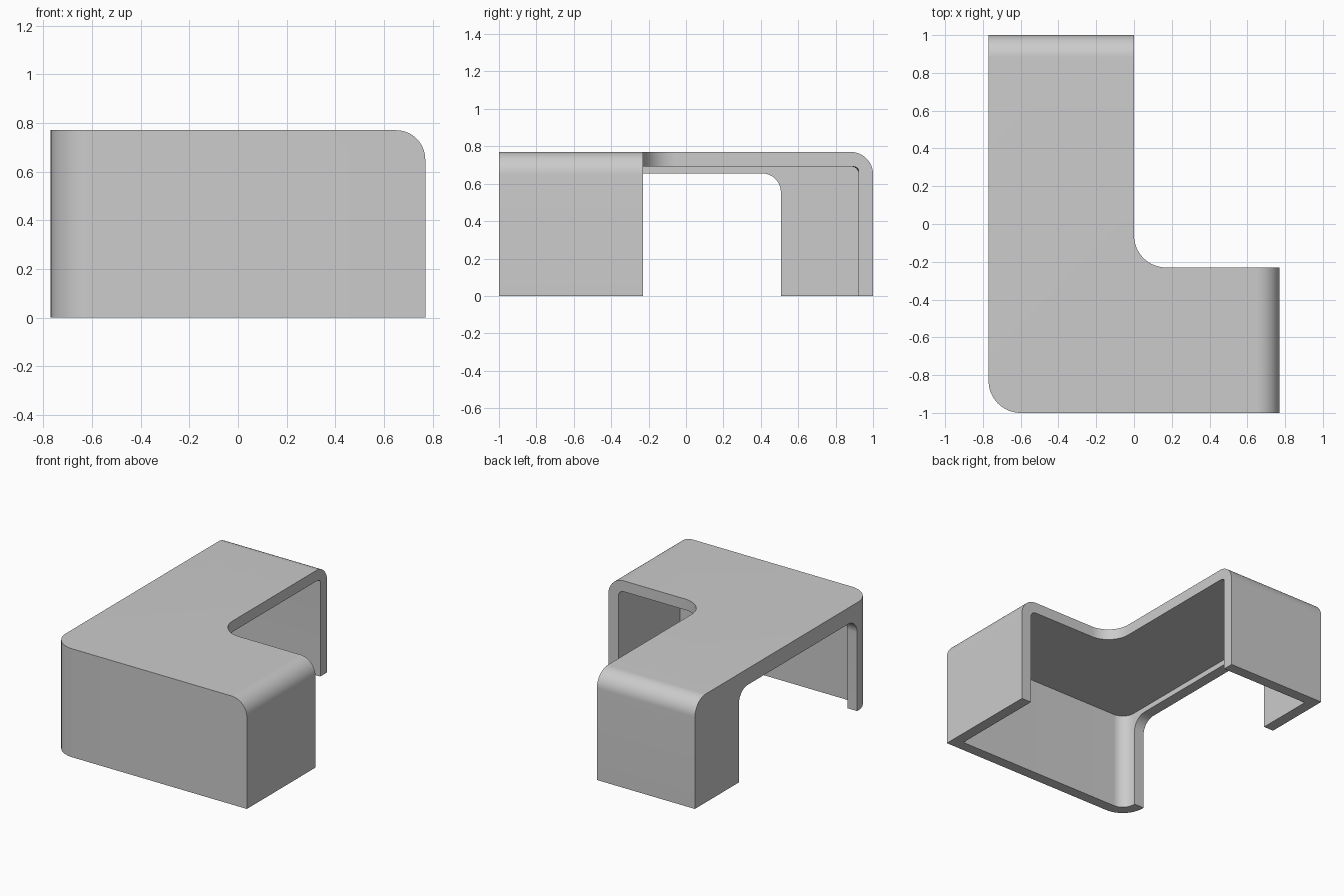
import bpy, bmesh
from mathutils import Vector

if "Cube" in bpy.data.objects:
    bpy.data.objects.remove(bpy.data.objects["Cube"])

T = 0.077          # wall thickness
W, L, H = 0.77, 1.0, 0.77
INNER_Y = -0.23    # inside corner of the L
R_PLAN, R_BEND = 0.17, 0.12


def prism(name, plan, z0, z1, rounds):
    """Extrude a plan upward, then round the edges with the given midpoints."""
    bm = bmesh.new()
    base = bm.faces.new([bm.verts.new((x, y, z0)) for x, y in plan])
    ext = bmesh.ops.extrude_face_region(bm, geom=[base])["geom"]
    for v in ext:
        if isinstance(v, bmesh.types.BMVert):
            v.co.z = z1
    bmesh.ops.recalc_face_normals(bm, faces=bm.faces)
    for mid, radius in rounds:
        edge = min(bm.edges, key=lambda e: ((e.verts[0].co + e.verts[1].co) / 2 - Vector(mid)).length)
        bmesh.ops.bevel(bm, geom=[edge], offset=radius, offset_type='OFFSET',
                        segments=16, profile=0.5, affect='EDGES')
    bmesh.ops.recalc_face_normals(bm, faces=bm.faces)
    mesh = bpy.data.meshes.new(name)
    bm.to_mesh(mesh)
    bm.free()
    obj = bpy.data.objects.new(name, mesh)
    bpy.context.collection.objects.link(obj)
    return obj


def rect(x0, x1, y0, y1):
    return [(x0, y0), (x1, y0), (x1, y1), (x0, y1)]


# Outer L-shaped shell
cover = prism("corner_cover",
              [(-W, -L), (W, -L), (W, INNER_Y), (0, INNER_Y), (0, L), (-W, L)], 0, H,
              [((W, (INNER_Y - L) / 2, H), R_BEND),
               ((-W / 2, L, H), R_BEND),
               ((-W, -L, H / 2), R_PLAN),
               ((0, INNER_Y, H / 2), R_PLAN)])

# Hollow inside, open along the inner sides of the L
xi, yi, zi, zb = W - T, L - T, H - T, -0.1
cavity = prism("cavity_cutter", rect(-xi, xi, -yi, yi), zb, zi,
               [((xi, 0, zi), R_BEND - T),
                ((0, yi, zi), R_BEND - T),
                ((-xi, -yi, (zi + zb) / 2), R_PLAN - T)])

# Window through the long outer wall
y0, y1, zt = -0.82, 0.507, 0.655
xm = -W - 0.04
window = prism("window_cutter", rect(xm - 0.1, xm + 0.2, y0, y1), zb, zt,
               [((xm + 0.05, y0, zt), 0.1), ((xm + 0.05, y1, zt), 0.1)])

bpy.context.view_layer.objects.active = cover
cover.select_set(True)
for cutter in (cavity, window):
    mod = cover.modifiers.new("cut", 'BOOLEAN')
    mod.operation, mod.solver, mod.object = 'DIFFERENCE', 'EXACT', cutter
    bpy.ops.object.modifier_apply(modifier=mod.name)
    bpy.data.objects.remove(cutter)
bpy.ops.object.shade_smooth_by_angle()
